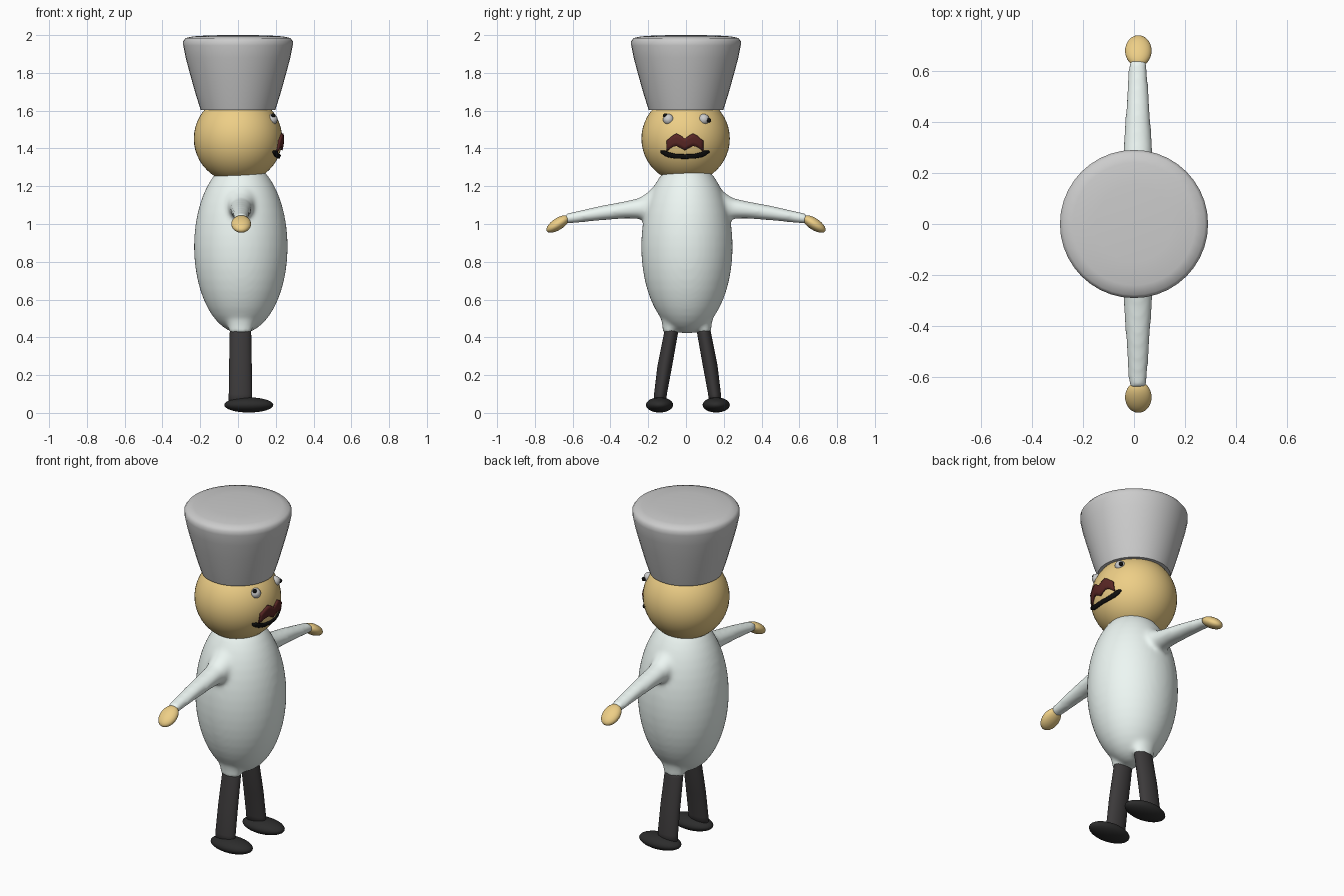
import bpy, bmesh, math
from mathutils import Vector, Matrix

if "Cube" in bpy.data.objects:
    bpy.data.objects.remove(bpy.data.objects["Cube"])


def material(name, rgb):
    m = bpy.data.materials.new(name)
    m.diffuse_color = (*rgb, 1)
    m.use_nodes = True
    m.node_tree.nodes["Principled BSDF"].inputs["Base Color"].default_value = m.diffuse_color
    return m


skin = material("skin", (0.85, 0.62, 0.24))
white = material("jacket_white", (0.85, 0.93, 0.9))
dark = material("dark_cloth", (0.045, 0.042, 0.043))
shoe = material("shoe_black", (0.025, 0.025, 0.025))
black = material("black", (0.005, 0.005, 0.005))
brown = material("moustache_brown", (0.1, 0.02, 0.018))


def finish(bm, name, mat=None):
    bmesh.ops.recalc_face_normals(bm, faces=bm.faces)
    for f in bm.faces:
        f.smooth = True
    me = bpy.data.meshes.new(name)
    bm.to_mesh(me)
    bm.free()
    ob = bpy.data.objects.new(name, me)
    bpy.context.collection.objects.link(ob)
    if mat:
        me.materials.append(mat)
    return ob


def add_ball(bm, loc, size, tilt=0, seg=32):
    mx = Matrix.Translation(loc) @ Matrix.Rotation(tilt, 4, 'X') @ Matrix.Diagonal((*size, 1))
    bmesh.ops.create_uvsphere(bm, u_segments=seg, v_segments=seg // 2, radius=1, matrix=mx)


def ball(name, mat, loc, size, tilt=0, seg=32):
    bm = bmesh.new()
    add_ball(bm, loc, size, tilt, seg)
    return finish(bm, name, mat)


def add_tube(bm, rings, axis, n=24):
    """Capped tube; rings are (centre, x radius, other radius), other = axis."""
    loops = []
    for c, rx, ro in rings:
        loops.append([bm.verts.new(Vector(c) + Vector((rx * math.cos(t), 0, 0)) + Vector(axis) * ro * math.sin(t))
                      for t in (2 * math.pi * i / n for i in range(n))])
    for a, b in zip(loops, loops[1:]):
        for i in range(n):
            bm.faces.new((a[i], a[(i + 1) % n], b[(i + 1) % n], b[i]))
    bm.faces.new(loops[0])
    bm.faces.new(loops[-1])


# jacket: torso, sleeves and trouser stubs fused into one smooth skin
bm = bmesh.new()
add_ball(bm, (0.015, 0.005, 0.88), (0.248, 0.242, 0.46), seg=48)
for s in (-1, 1):
    arm = [(0.10, 1.13, 0.10, 0.11), (0.17, 1.105, 0.085, 0.095), (0.21, 1.087, 0.07, 0.075),
           (0.25, 1.082, 0.06, 0.055), (0.32, 1.075, 0.056, 0.046), (0.45, 1.058, 0.047, 0.039),
           (0.64, 1.027, 0.035, 0.027)]
    add_tube(bm, [((0.015, s * y, z), rx, rz) for y, z, rx, rz in arm], (0, 0, 1))
    stub = [(0.07, 0.56, 0.11, 0.08), (0.078, 0.49, 0.08, 0.058), (0.085, 0.455, 0.066, 0.044),
            (0.09, 0.425, 0.061, 0.039)]
    add_tube(bm, [((0.013, 0.005 + s * y, z), rx, ry) for y, z, rx, ry in stub], (0, 1, 0))
jacket = finish(bm, "jacket", white)
rm = jacket.modifiers.new("fuse", 'REMESH')
rm.mode = 'VOXEL'
rm.voxel_size = 0.011
rm.use_smooth_shade = True
sm = jacket.modifiers.new("blend", 'SMOOTH')
sm.factor = 0.5
sm.iterations = 12

# hands, legs, shoes
for s, side in ((-1, "left"), (1, "right")):
    ball(side + "_hand", skin, (0.017, s * 0.678, 1.0), (0.052, 0.07, 0.031), -s * math.radians(33))
    bm = bmesh.new()
    leg = [(0.083, 0.46, 0.055, 0.034), (0.088, 0.42, 0.057, 0.037), (0.12, 0.25, 0.06, 0.039),
           (0.143, 0.1, 0.062, 0.034), (0.148, 0.04, 0.062, 0.032)]
    add_tube(bm, [((0.013, 0.008 + s * y, z), rx, ry) for y, z, rx, ry in leg], (0, 1, 0))
    finish(bm, side + "_leg", dark)
    ball(side + "_shoe", shoe, (0.057, 0.01 + s * 0.15, 0.042), (0.13, 0.072, 0.04))

# head
HC, HR = Vector((0, -0.002, 1.452)), 0.234
ball("head", skin, HC, (HR, HR, HR), seg=48)


def on_head(y, z, lift=0.0):
    d2 = HR ** 2 - (y - HC.y) ** 2 - (z - HC.z) ** 2
    p = Vector((math.sqrt(d2), y, z))
    return p + (p - HC).normalized() * lift


# flared hat turned from a profile
bm = bmesh.new()
prof = [(0, 1.61), (0.17, 1.605), (0.197, 1.603), (0.222, 1.68), (0.253, 1.79), (0.277, 1.88), (0.29, 1.945),
        (0.29, 1.968), (0.278, 1.984), (0.24, 1.993), (0.15, 1.999), (0, 2.0)]
vs = [bm.verts.new((r, 0, z)) for r, z in prof]
es = [bm.edges.new(p) for p in zip(vs, vs[1:])]
bmesh.ops.spin(bm, geom=vs + es, cent=(0, 0, 0), axis=(0, 0, 1), angle=2 * math.pi, steps=40)
bmesh.ops.remove_doubles(bm, verts=bm.verts, dist=0.0005)
hat = finish(bm, "hat")
bpy.context.view_layer.objects.active = hat
hat.select_set(True)
bpy.ops.object.shade_smooth_by_angle(angle=math.radians(50))

# eyes and pupils
for side, y, py, pz in (("left", -0.096, -0.104, 1.567), ("right", 0.098, 0.114, 1.543)):
    ball(side + "_eye", None, on_head(y, 1.557, -0.008), (0.029, 0.029, 0.029), seg=20)
    ball(side + "_pupil", black, on_head(py, pz, 0.014), (0.012, 0.012, 0.012), seg=12)


def face_strip(name, mat, half, lift):
    """Mirrored strip on the head; half lists (y, bottom z, top z) from the middle out."""
    pts = [(-y, b, t) for y, b, t in reversed(half[1:])] + half
    bm = bmesh.new()
    cols = [[bm.verts.new(on_head(y - 0.006, b + (t - b) * k / 3, lift)) for k in range(4)] for y, b, t in pts]
    for a, b in zip(cols, cols[1:]):
        for k in range(3):
            bm.faces.new((a[k], b[k], b[k + 1], a[k + 1]))
    ob = finish(bm, name, mat)
    so = ob.modifiers.new("thickness", 'SOLIDIFY')
    so.thickness = 0.01
    so.offset = 0


# moustache and mouth
face_strip("moustache", brown, [(0, 1.392, 1.452), (0.022, 1.405, 1.468), (0.042, 1.414, 1.478),
                                (0.062, 1.41, 1.468), (0.08, 1.398, 1.452), (0.094, 1.385, 1.442)], 0.005)
face_strip("mouth", black, [(0, 1.349, 1.369), (0.05, 1.351, 1.371), (0.085, 1.357, 1.38),
                            (0.105, 1.366, 1.389), (0.125, 1.381, 1.39)], 0.005)
